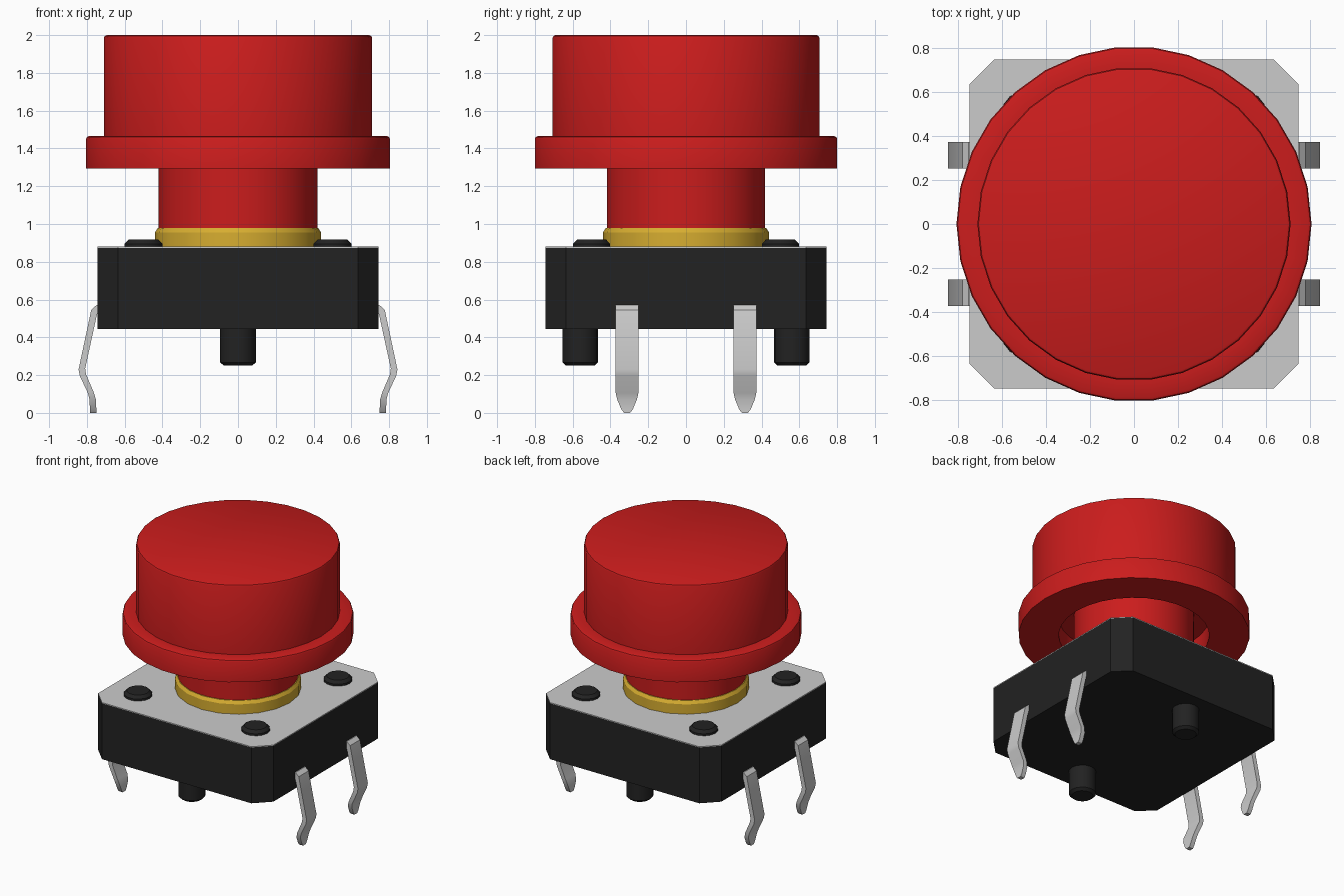
import bpy, bmesh, math

if "Cube" in bpy.data.objects:
    bpy.data.objects.remove(bpy.data.objects["Cube"])


def material(name, rgb):
    m = bpy.data.materials.new(name)
    m.diffuse_color = (*rgb, 1)
    m.use_nodes = True
    m.node_tree.nodes["Principled BSDF"].inputs["Base Color"].default_value = m.diffuse_color
    return m


RED = material("red plastic", (0.6, 0.012, 0.012))
BLACK = material("black plastic", (0.016, 0.016, 0.016))
BRASS = material("brass", (0.68, 0.42, 0.03))


def finish(name, bm, mat=None, smooth=False):
    bmesh.ops.recalc_face_normals(bm, faces=bm.faces)
    me = bpy.data.meshes.new(name)
    bm.to_mesh(me)
    bm.free()
    ob = bpy.data.objects.new(name, me)
    bpy.context.collection.objects.link(ob)
    if mat:
        me.materials.append(mat)
    if smooth:
        bpy.ops.object.select_all(action='DESELECT')
        ob.select_set(True)
        bpy.context.view_layer.objects.active = ob
        bpy.ops.object.shade_smooth_by_angle(angle=math.radians(32))
    return ob


def loft(bm, rings):
    """Skin equal-length closed rings of points and cap both ends."""
    rings = [[bm.verts.new(p) for p in ring] for ring in rings]
    n = len(rings[0])
    for a, b in zip(rings, rings[1:]):
        for i in range(n):
            j = (i + 1) % n
            bm.faces.new((a[i], a[j], b[j], b[i]))
    bm.faces.new(rings[0])
    bm.faces.new(rings[-1])


def lathe(name, profile, sides, mat, x=0, y=0):
    bm = bmesh.new()
    turns = [2 * math.pi * i / sides for i in range(sides)]
    loft(bm, [[(x + r * math.cos(t), y + r * math.sin(t), z) for t in turns]
              for r, z in profile])
    return finish(name, bm, mat, True)


def chamfered_slab(name, h, c, z0, z1, mat=None):
    k = h - c
    outline = [(h, -k), (h, k), (k, h), (-k, h), (-h, k), (-h, -k), (-k, -h), (k, -h)]
    bm = bmesh.new()
    loft(bm, [[(x, y, z) for x, y in outline] for z in (z0, z1)])
    return finish(name, bm, mat)


# Housing and metal cover plate
chamfered_slab("housing", 0.745, 0.11, 0.445, 0.874, BLACK)
chamfered_slab("cover_plate", 0.745, 0.11, 0.874, 0.88)

# Brass collar around the plunger
lathe("collar", [(0.44, 0.875), (0.44, 0.955), (0.425, 0.978), (0.3, 0.978)], 20, BRASS)

# Cap: stem, recessed underside, flange and knob
lathe("button_cap", [(0.42, 0.98), (0.42, 1.44), (0.525, 1.44), (0.525, 1.295),
                     (0.805, 1.295), (0.805, 1.45), (0.8, 1.46), (0.79, 1.465),
                     (0.71, 1.465), (0.71, 1.985), (0.705, 1.995), (0.695, 2.0)],
      30, RED)

# Rivet heads on the cover, one per corner
for sx in (-1, 1):
    for sy in (-1, 1):
        lathe("rivet", [(0.1, 0.87), (0.1, 0.895), (0.08, 0.917)], 14, BLACK,
              sx * 0.5, sy * 0.5)

# Locating pegs under the housing
for sy in (-1, 1):
    lathe("locating_peg", [(0.075, 0.25), (0.095, 0.268), (0.095, 0.46)], 16, BLACK,
          0, sy * 0.56)

# Bent contact legs: outer x, outer z, inner x, inner z, half width
LEG = [(0.73, 0.572, 0.73, 0.53, 0.06),
       (0.75, 0.57, 0.745, 0.525, 0.06),
       (0.777, 0.545, 0.748, 0.515, 0.06),
       (0.844, 0.23, 0.809, 0.235, 0.06),
       (0.837, 0.195, 0.805, 0.205, 0.06),
       (0.795, 0.105, 0.764, 0.11, 0.06),
       (0.786, 0.07, 0.752, 0.07, 0.052),
       (0.784, 0.018, 0.75, 0.018, 0.03),
       (0.784, 0.0, 0.75, 0.0, 0.016)]
for sx in (-1, 1):
    for sy in (-1, 1):
        bm = bmesh.new()
        cy = sy * 0.312
        loft(bm, [[(sx * xo, cy - w, zo), (sx * xo, cy + w, zo),
                   (sx * xi, cy + w, zi), (sx * xi, cy - w, zi)]
                  for xo, zo, xi, zi, w in LEG])
        finish("contact_leg", bm, None, True)
